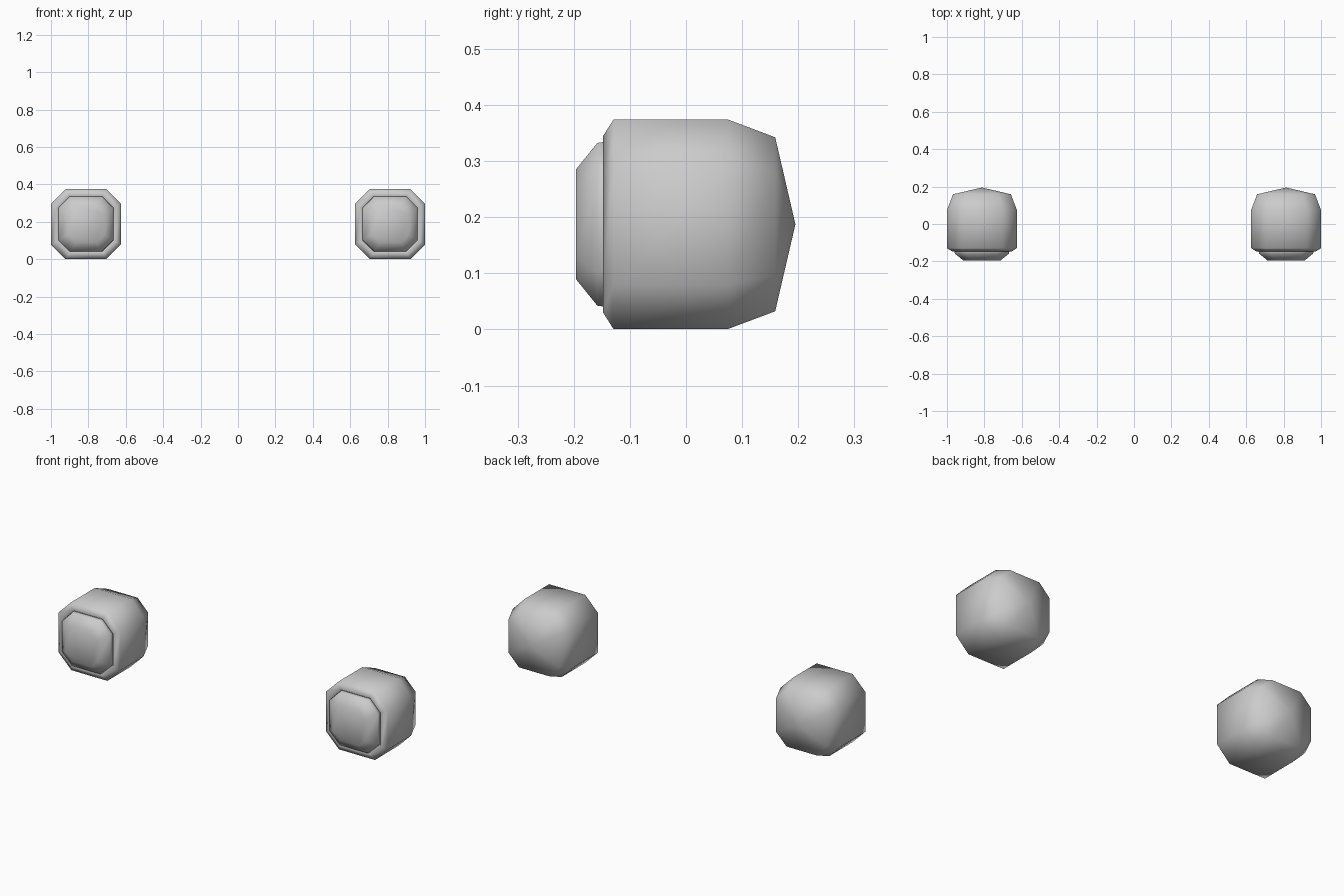
import bpy
import bmesh

cube = bpy.data.objects.get("Cube")
if cube:
    bpy.data.objects.remove(cube, do_unlink=True)

grey = bpy.data.materials.new("plain_grey")
grey.use_nodes = True
grey.diffuse_color = (0.6, 0.6, 0.6, 1)
grey.node_tree.nodes["Principled BSDF"].inputs["Base Color"].default_value = (0.6, 0.6, 0.6, 1)

# Unit chamfered square, shared by every cross-section
C = 0.585
SECTION = [(1, -C), (1, C), (C, 1), (-C, 1), (-1, C), (-1, -C), (-C, -1), (C, -1)]
MID_Z = 0.1875


def loft(name, x, rings, apex=None):
    """Skin scaled sections along y; close the front flat and the back with a point."""
    bm = bmesh.new()
    loops = [[bm.verts.new((r * u, y, r * v)) for u, v in SECTION] for y, r in rings]
    n = len(SECTION)
    for a, b in zip(loops, loops[1:]):
        for i in range(n):
            j = (i + 1) % n
            bm.faces.new((a[i], a[j], b[j], b[i]))
    bm.faces.new(loops[0])
    if apex is None:
        bm.faces.new(loops[-1])
    else:
        tip = bm.verts.new((0, apex, 0))
        for i in range(n):
            bm.faces.new((loops[-1][i], loops[-1][(i + 1) % n], tip))
    bmesh.ops.recalc_face_normals(bm, faces=bm.faces)
    mesh = bpy.data.meshes.new(name)
    bm.to_mesh(mesh)
    bm.free()
    mesh.materials.append(grey)
    mesh.shade_smooth()
    obj = bpy.data.objects.new(name, mesh)
    obj.location = (x, 0, MID_Z)
    bpy.context.collection.objects.link(obj)
    return obj


# Rings are (y, half width), front to back
HOUSING = [(-0.135, 0.145), (-0.148, 0.157), (-0.129, 0.187), (0.074, 0.187), (0.159, 0.155)]
LENS = [(-0.196, 0.098), (-0.158, 0.145), (-0.13, 0.149)]

# A matching pair of lamps
for side, x in (("left", 0.813), ("right", -0.813)):
    loft(side + "_lamp_housing", x, HOUSING, apex=0.195)
    loft(side + "_lamp_lens", x, LENS)
